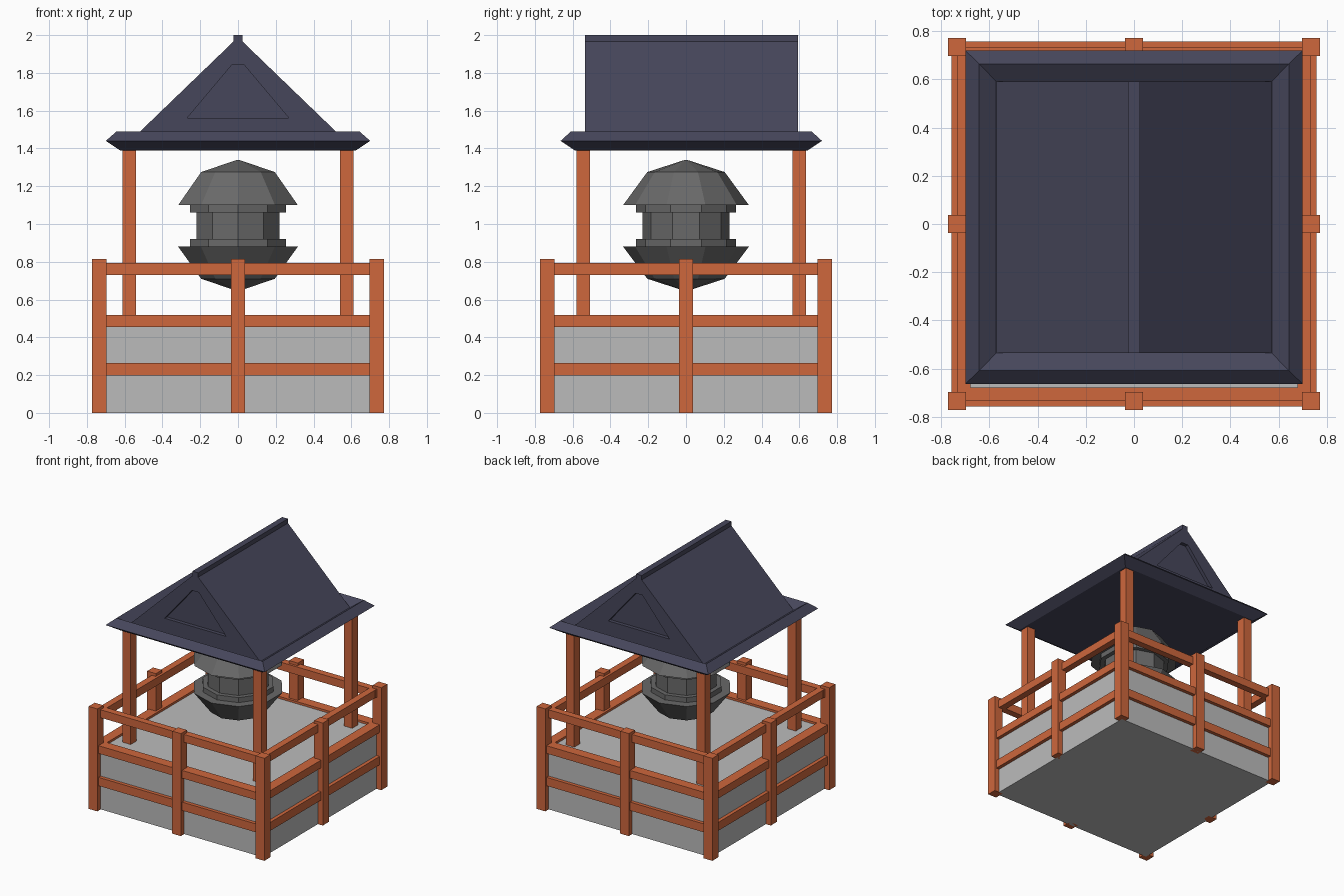
import bpy, bmesh, math

if "Cube" in bpy.data.objects:
    bpy.data.objects.remove(bpy.data.objects["Cube"])

def material(name, rgb):
    m = bpy.data.materials.new(name)
    m.diffuse_color = (*rgb, 1)
    m.use_nodes = True
    m.node_tree.nodes["Principled BSDF"].inputs["Base Color"].default_value = m.diffuse_color
    return m

ORANGE = material("vermilion wood", (0.62, 0.135, 0.046))
WHITE = material("pale plaster", (0.50, 0.50, 0.50))
SLATE = material("slate roof", (0.062, 0.062, 0.105))
METAL = material("dark grey metal", (0.14, 0.14, 0.14))

def finish(name, bm, mat):
    bmesh.ops.recalc_face_normals(bm, faces=bm.faces)
    me = bpy.data.meshes.new(name)
    bm.to_mesh(me)
    bm.free()
    me.materials.append(mat)
    ob = bpy.data.objects.new(name, me)
    bpy.context.collection.objects.link(ob)
    return ob

def loft(name, rings, mat):
    """Join equal-sized rings of points one after another and cap both ends."""
    bm = bmesh.new()
    vs = [[bm.verts.new(p) for p in ring] for ring in rings]
    n = len(vs[0])
    for a, b in zip(vs, vs[1:]):
        for i in range(n):
            j = (i + 1) % n
            bm.faces.new((a[i], a[j], b[j], b[i]))
    bm.faces.new(vs[0])
    bm.faces.new(vs[-1])
    return finish(name, bm, mat)

def rect(hx, hy, z, cx=0, cy=0):
    return [(cx + sx * hx, cy + sy * hy, z)
            for sx, sy in ((-1, -1), (1, -1), (1, 1), (-1, 1))]

def box(name, x0, x1, y0, y1, z0, z1, mat):
    args = ((x1 - x0) / 2, (y1 - y0) / 2)
    c = ((x0 + x1) / 2, (y0 + y1) / 2)
    return loft(name, [rect(*args, z0, *c), rect(*args, z1, *c)], mat)

# Platform
box("platform", -0.73, 0.73, -0.73, 0.73, 0, 0.5, WHITE)

# Fence: a post at each corner and at the middle of each side
P, H = 0.735, 0.038
for ix in (-1, 0, 1):
    for iy in (-1, 0, 1):
        if ix or iy:
            x, y = ix * P, iy * P
            box("fence_post", x - H, x + H, y - H, y + H, 0, 0.815, ORANGE)

# Fence rails: three heights on each side, the top one narrower
for z0, z1, outer in ((0.198, 0.265, 0.758), (0.455, 0.517, 0.758), (0.73, 0.793, 0.732)):
    for s in (-1, 1):
        a, b = sorted((s * 0.678, s * outer))
        box("fence_rail_x", -P, P, a, b, z0, z1, ORANGE)
        box("fence_rail_y", a, b, -P, P, z0, z1, ORANGE)

# Roof pillars (the roof sits slightly towards the back)
CY = 0.028
for sx in (-1, 1):
    for sy in (-1, 1):
        x, y = sx * 0.575, CY + sy * 0.571
        box("roof_pillar", x - 0.036, x + 0.036, y - 0.036, y + 0.036, 0.49, 1.40, ORANGE)

# Eaves: raised, bevelled rim with a sunken middle
loft("roof_eaves", [rect(hx, hy, z, 0, CY) for hx, hy, z in (
    (0.625, 0.617, 1.39), (0.70, 0.692, 1.44),
    (0.643, 0.637, 1.49), (0.572, 0.564, 1.44))], SLATE)

# Gable roof with a recessed panel in each end
outer = [(-0.572, 1.438), (0.572, 1.438), (0.025, 1.965), (-0.025, 1.965)]
panel = [(-0.27, 1.56), (0.27, 1.56), (0.03, 1.845), (-0.03, 1.845)]
ends = ((panel, -0.535), (panel, -0.564), (outer, -0.564))
rings = [(p, CY + y) for p, y in ends] + [(p, CY - y) for p, y in reversed(ends)]
loft("gable_roof", [[(x, y, z) for x, z in p] for p, y in rings], SLATE)
box("roof_ridge", -0.025, 0.025, CY - 0.564, CY + 0.564, 1.955, 2.0, SLATE)

# Ten-sided hanging lantern, corners facing front and back
profile = [(0.004, 0.645), (0.205, 0.71), (0.333, 0.88), (0.266, 0.88), (0.266, 0.92),
           (0.23, 0.92), (0.23, 1.06), (0.266, 1.06), (0.266, 1.10), (0.333, 1.10),
           (0.205, 1.275), (0.004, 1.34)]
loft("lantern", [[(r * math.sin(k * math.pi / 5), r * math.cos(k * math.pi / 5), z)
                  for k in range(10)] for r, z in profile], METAL)
